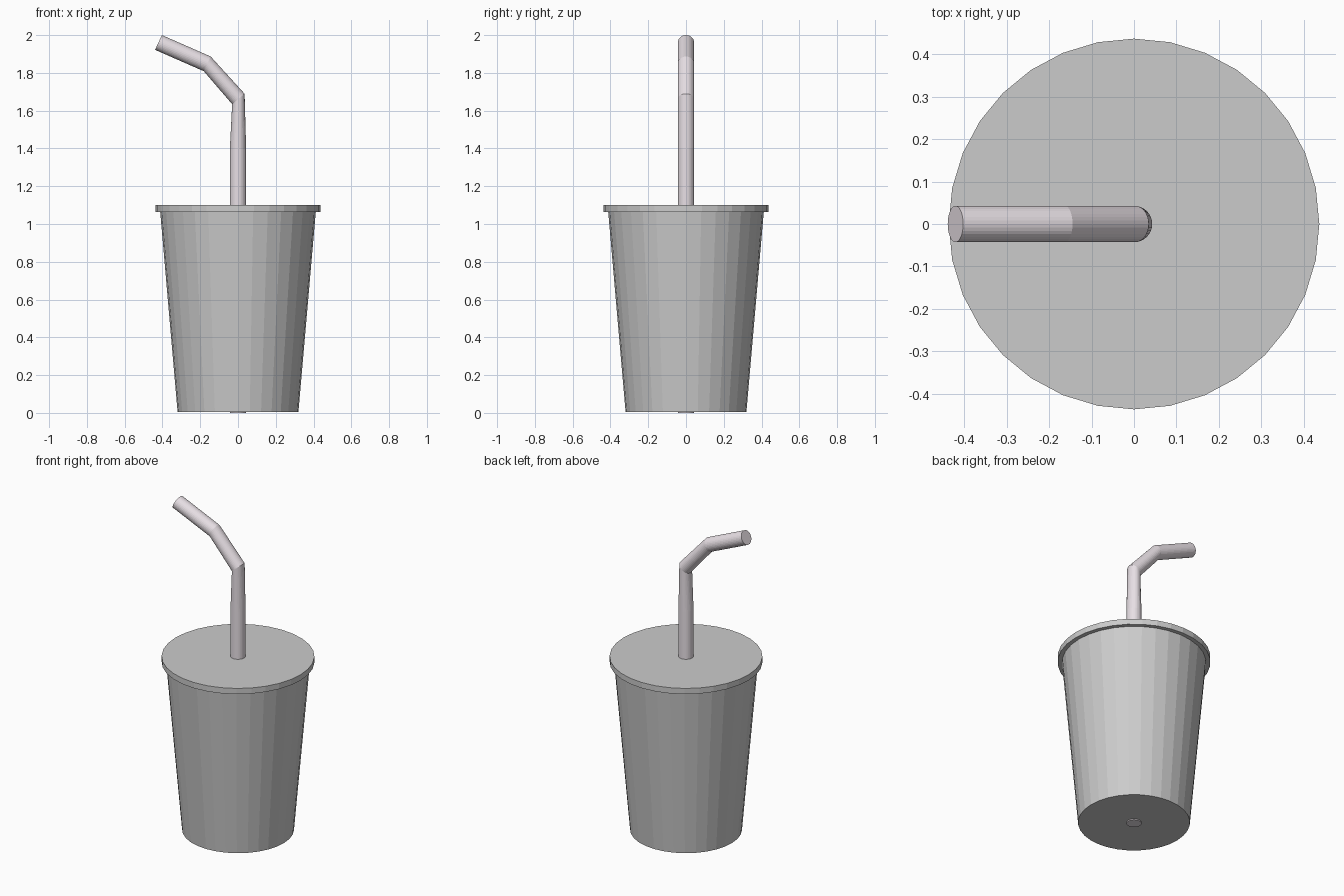
import bpy, bmesh, math
from mathutils import Matrix, Vector

if "Cube" in bpy.data.objects:
    bpy.data.objects.remove(bpy.data.objects["Cube"])

SIDES = 32


def loft(name, rings):
    """Capped tube through rings given as (x, z, radius, tilt in degrees towards -x)."""
    bm = bmesh.new()
    loops = []
    for x, z, radius, tilt in rings:
        turn = Matrix.Rotation(math.radians(-tilt), 3, 'Y')
        loop = []
        for i in range(SIDES):
            a = 2 * math.pi * i / SIDES
            p = turn @ Vector((radius * math.cos(a), radius * math.sin(a), 0))
            loop.append(bm.verts.new(p + Vector((x, 0, z))))
        loops.append(loop)
    for low, high in zip(loops, loops[1:]):
        for i in range(SIDES):
            j = (i + 1) % SIDES
            bm.faces.new((low[i], low[j], high[j], high[i]))
    bm.faces.new(loops[0][::-1])
    bm.faces.new(loops[-1])
    bmesh.ops.recalc_face_normals(bm, faces=bm.faces)
    mesh = bpy.data.meshes.new(name)
    bm.to_mesh(mesh)
    bm.free()
    obj = bpy.data.objects.new(name, mesh)
    bpy.context.collection.objects.link(obj)
    return obj


# Tapered cup body
loft("cup", [(0, 0.006, 0.32, 0), (0, 1.066, 0.412, 0)])

# Flat lid overhanging the rim
loft("lid", [(0, 1.064, 0.437, 0), (0, 1.10, 0.437, 0)])

# Bent straw, passing through the cup to just below its base
straw = loft("straw", [
    (0, 0, 0.043, 0),
    (0, 1.40, 0.043, 0),
    (0.002, 1.662, 0.043, 40),
    (-0.163, 1.848, 0.043, 65),
    (-0.421, 1.961, 0.043, 65),
])
mat = bpy.data.materials.new("straw_plastic")
mat.diffuse_color = (0.80, 0.74, 0.78, 1)
mat.use_nodes = True
mat.node_tree.nodes["Principled BSDF"].inputs["Base Color"].default_value = mat.diffuse_color
straw.data.materials.append(mat)
